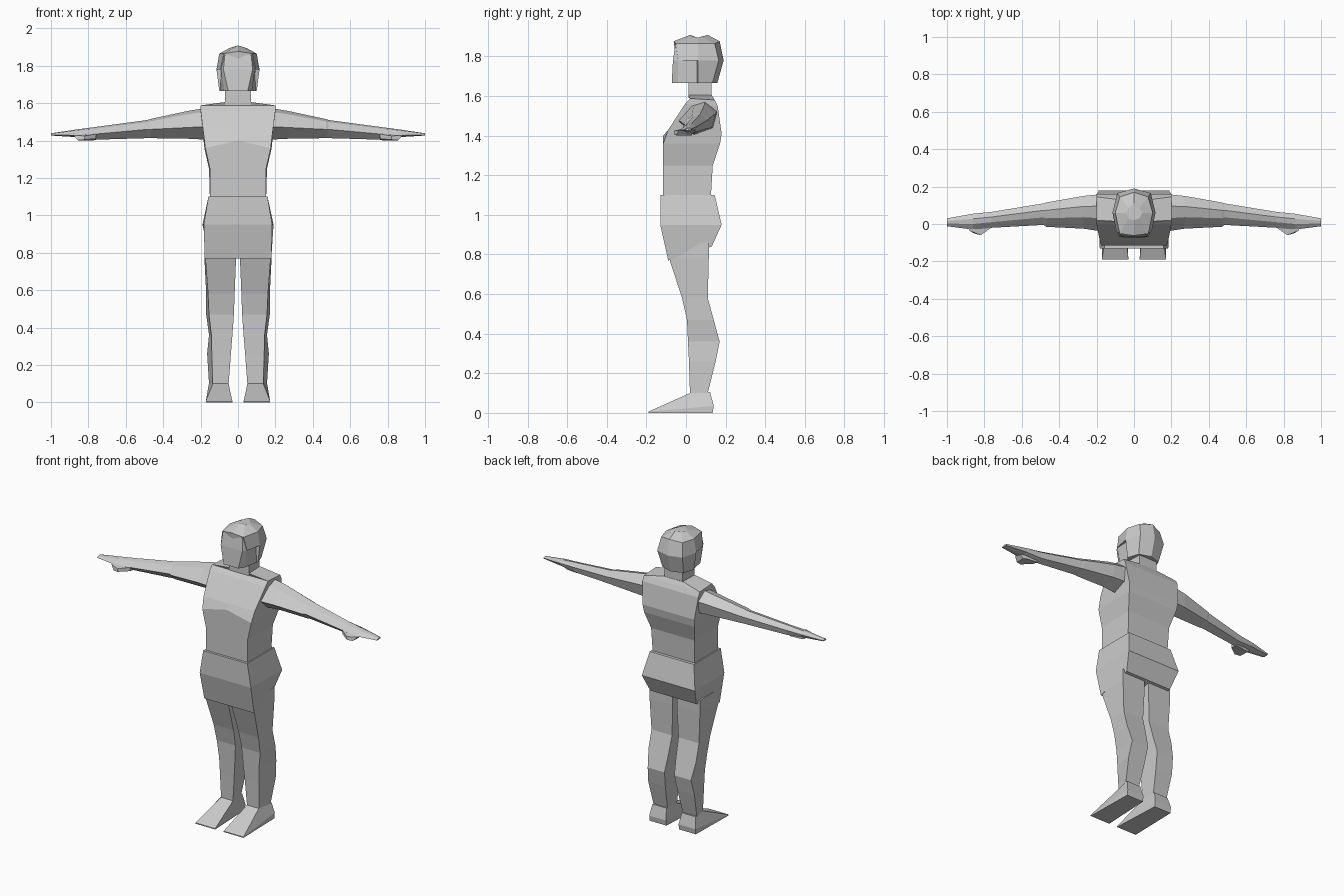
import bpy, bmesh

grey = bpy.data.materials.new("plain_grey")
grey.diffuse_color = (0.6, 0.6, 0.6, 1)


def loft(name, rings, mirror=False):
    """Skin a list of matching point rings, cap the ends, optionally mirror across x."""
    bm = bmesh.new()
    loops = [[bm.verts.new(p) for p in ring] for ring in rings]
    n = len(loops[0])
    for a, b in zip(loops, loops[1:]):
        for i in range(n):
            j = (i + 1) % n
            bm.faces.new((a[i], a[j], b[j], b[i]))
    bm.faces.new(loops[0][::-1])
    bm.faces.new(loops[-1])
    bmesh.ops.recalc_face_normals(bm, faces=bm.faces)
    mesh = bpy.data.meshes.new(name)
    bm.to_mesh(mesh)
    bm.free()
    mesh.materials.append(grey)
    ob = bpy.data.objects.new(name, mesh)
    bpy.context.collection.objects.link(ob)
    if mirror:
        ob.modifiers.new("mirror", 'MIRROR')
    return ob


def box_ring(xf, yf, zf, xb, yb, zb, rise=0):
    """Six-point body section; front and back have their own width and height."""
    return [(-xf, yf, zf), (0, yf, zf + rise), (xf, yf, zf),
            (xb, yb, zb), (0, yb, zb), (-xb, yb, zb)]


# Torso with sloping chest and shoulders
loft("torso", [
    box_ring(.15, -.115, 1.08, .15, .125, 1.08),
    box_ring(.15, -.115, 1.25, .155, .135, 1.25),
    box_ring(.175, -.115, 1.36, .18, .172, 1.36, .04),
    box_ring(.183, -.09, 1.43, .185, .18, 1.41),
    box_ring(.20, -.005, 1.56, .20, .16, 1.55),
    box_ring(.20, .02, 1.588, .20, .145, 1.58),
    box_ring(.075, .012, 1.605, .075, .13, 1.605),
])

# Hips: flared block whose hem drops towards the front
loft("hips", [
    box_ring(.178, -.09, .77, .165, .13, .84),
    box_ring(.183, -.13, .95, .19, .18, .95),
    box_ring(.158, -.13, 1.10, .158, .145, 1.10),
])

# Legs: (z, front y, back y, inner x, front outer x, back outer x)
leg = [(.10, .02, .11, .05, .135, .155), (.26, .015, .15, .038, .14, .165),
       (.36, .01, .17, .03, .142, .155), (.47, .005, .14, .022, .155, .17),
       (.58, -.02, .11, .018, .16, .17), (.78, -.085, .115, .01, .175, .18),
       (.86, -.10, .115, .01, .175, .18)]
loft("legs", [[(i, f, z), (o, f, z), (p, b, z), (i + .005, b, z)]
              for z, f, b, i, o, p in leg], True)

# Feet: wedges tapering to a thin toe
loft("feet", [
    [(.03, -.19, 0), (.172, -.19, 0), (.165, .135, 0), (.045, .135, 0)],
    [(.03, -.19, .006), (.172, -.19, .006), (.165, .14, .035), (.045, .14, .035)],
    [(.05, .02, .10), (.135, .02, .10), (.155, .122, .105), (.055, .122, .105)],
], True)

# Arms: (x, front y, back y, front z, top z, bottom z)
arm = [(.17, -.04, .16, 1.475, 1.575, 1.405), (.27, -.025, .15, 1.47, 1.558, 1.41),
       (.47, -.015, .115, 1.46, 1.515, 1.413), (.485, -.005, .11, 1.46, 1.51, 1.413),
       (.76, -.02, .065, 1.435, 1.473, 1.405), (.86, -.03, .055, 1.428, 1.46, 1.418),
       (1.0, -.012, .03, 1.43, 1.439, 1.427)]
arm_rings = []
for x, f, b, zf, zt, zb in arm:
    d = b - f
    arm_rings.append([(x, f, zf), (x, f + .35 * d, zt - .12 * (zt - zb)),
                      (x, f + .68 * d, zt), (x, b, zt - .3 * (zt - zb)),
                      (x, b - .12 * d, zb + .2 * (zt - zb)), (x, f + .4 * d, zb)])
loft("arms", arm_rings, True)

# Thumbs: small wedges in front of the palms
loft("thumbs", [
    [(.76, -.018, 1.41), (.76, .03, 1.402), (.76, .03, 1.44), (.76, -.018, 1.435)],
    [(.82, -.06, 1.405), (.84, .02, 1.40), (.84, .02, 1.44), (.82, -.06, 1.425)],
    [(.855, -.05, 1.402), (.855, .01, 1.40), (.89, .01, 1.435), (.88, -.035, 1.428)],
], True)

# Neck
loft("neck", [box_ring(.07, .012, 1.59, .065, .128, 1.59),
              box_ring(.07, .012, 1.70, .065, .128, 1.70)])

# Face: front panel with cheeks running back under the hair
loft("face", [[(-.095, .07, z), (-c, -.04, z), (-w, y, z), (w, y, z), (c, -.04, z), (.095, .07, z)]
              for z, w, y, c in ((1.665, .052, -.072, .075), (1.78, .078, -.066, .09),
                                 (1.86, .07, -.054, .08))])


def hair_ring(z, front, xf, xs, back, xb, lift=0):
    """Eight-point hair section."""
    return [(-xf, front, z), (0, front - .01, z + lift), (xf, front, z),
            (xs, .06, z), (xb, back - .025, z), (0, back, z + lift),
            (-xb, back - .025, z), (-xs, .06, z)]


# Hair crown, covering the whole head above the cheeks
loft("hair_crown", [
    hair_ring(1.78, -.04, .094, .115, .19, .09),
    hair_ring(1.865, -.052, .076, .10, .17, .075, .012),
    hair_ring(1.895, .03, .03, .045, .11, .03, .014),
])

# Hair at the back and sides, starting behind the cheeks
loft("hair_back", [
    hair_ring(1.665, .055, .09, .10, .158, .075),
    hair_ring(1.78, .055, .10, .115, .19, .09),
])
